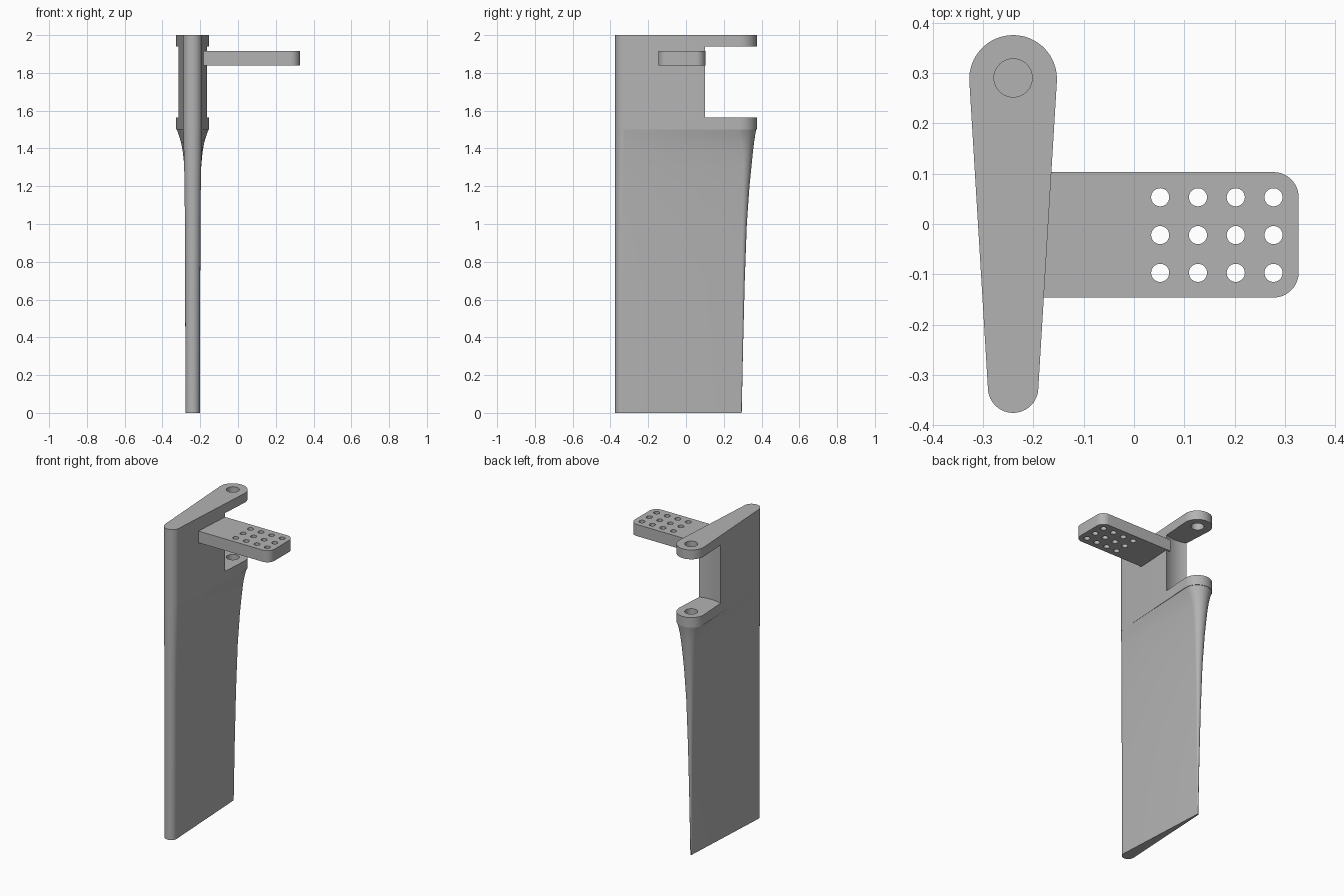
import bpy
import math

cube = bpy.data.objects.get("Cube")
if cube:
    bpy.data.objects.remove(cube, do_unlink=True)

grey = bpy.data.materials.new("plain grey")
grey.use_nodes = True
colour = (0.45, 0.45, 0.45, 1)
grey.diffuse_color = colour
grey.node_tree.nodes["Principled BSDF"].inputs["Base Color"].default_value = colour

AXIS_X = -0.24      # centre plane of the blade
FRONT = -0.375      # straight leading edge
PIN_Y = 0.29        # hinge axis


def arc(cx, cy, r, start, end, steps):
    return [(cx + r * math.cos(start + (end - start) * i / steps),
             cy + r * math.sin(start + (end - start) * i / steps))
            for i in range(steps + 1)]


def teardrop(front_r, back_r, back):
    """Two round ends joined by tangent sides."""
    front_y, back_y = FRONT + front_r, back - back_r
    t = math.asin((front_r - back_r) / (back_y - front_y))
    return (arc(AXIS_X, back_y, back_r, t, math.pi - t, 32)
            + arc(AXIS_X, front_y, front_r, math.pi - t, 2 * math.pi + t, 24))


def circle(cx, cy, r, n):
    return arc(cx, cy, r, 0, 2 * math.pi, n)[:-1]


def loft(name, solids):
    """Each solid is a list of (z, outline) sections, from low to high."""
    verts, faces = [], []
    for sections in solids:
        base, n = len(verts), len(sections[0][1])
        for z, outline in sections:
            verts += [(x, y, z) for x, y in outline]
        for k in range(len(sections) - 1):
            a = base + k * n
            for i in range(n):
                j = (i + 1) % n
                faces.append((a + i, a + j, a + n + j, a + n + i))
        top = base + (len(sections) - 1) * n
        faces.append(tuple(reversed(range(base, base + n))))
        faces.append(tuple(range(top, top + n)))
    mesh = bpy.data.meshes.new(name)
    mesh.from_pydata(verts, [], faces)
    mesh.materials.append(grey)
    obj = bpy.data.objects.new(name, mesh)
    bpy.context.collection.objects.link(obj)
    return obj


def prism(outline, low, high):
    return [(low, outline), (high, outline)]


def cut(obj, cutter):
    mod = obj.modifiers.new("cut", "BOOLEAN")
    mod.operation = "DIFFERENCE"
    mod.solver = "EXACT"
    mod.object = cutter
    bpy.context.view_layer.update()
    graph = bpy.context.evaluated_depsgraph_get()
    result = bpy.data.meshes.new_from_object(obj.evaluated_get(graph))
    obj.modifiers.clear()
    obj.data = result
    bpy.data.objects.remove(cutter, do_unlink=True)


# Hinge head: notched between two lugs, with a pin hole
head = loft("hinge_head", [prism(teardrop(0.05, 0.087, 0.375), 1.5, 2.0)])
cut(head, loft("notch_cutter", [prism(circle(AXIS_X, PIN_Y, 0.204, 96), 1.565, 1.94)]))
cut(head, loft("pin_cutter", [prism(circle(AXIS_X, PIN_Y, 0.038, 40), 1.51, 2.1)]))

# Blade: thins below the head to a narrow trailing edge
# height, leading radius, trailing radius, trailing edge position
stations = [
    (0.0, 0.038, 0.005, 0.295), (0.35, 0.039, 0.009, 0.302),
    (0.7, 0.040, 0.015, 0.311), (1.0, 0.041, 0.024, 0.322),
    (1.2, 0.043, 0.035, 0.336), (1.3, 0.045, 0.043, 0.346),
    (1.38, 0.047, 0.052, 0.354), (1.43, 0.048, 0.061, 0.360),
    (1.47, 0.049, 0.073, 0.366), (1.5, 0.050, 0.084, 0.372),
]
blade = loft("blade", [[(z, teardrop(f, b, y)) for z, f, b, y in stations]])

# Side arm: flat plate with rounded outer corners and a grid of holes
R, OUT, LOW, HIGH = 0.05, 0.327, -0.146, 0.103
outline = ([(-0.19, LOW)]
           + arc(OUT - R, LOW + R, R, -math.pi / 2, 0, 12)
           + arc(OUT - R, HIGH - R, R, 0, math.pi / 2, 12)
           + [(-0.19, HIGH)])
arm = loft("side_arm", [prism(outline, 1.84, 1.915)])
holes = [prism(circle(0.052 + 0.075 * i, -0.097 + 0.075 * j, 0.018, 28), 1.8, 1.95)
         for i in range(4) for j in range(3)]
cut(arm, loft("hole_cutter", holes))

# Smooth the curved walls, keep the edges crisp
bpy.ops.object.select_all(action="DESELECT")
for obj in (head, blade, arm):
    obj.select_set(True)
    bpy.context.view_layer.objects.active = obj
bpy.ops.object.shade_smooth_by_angle(angle=math.radians(30))
